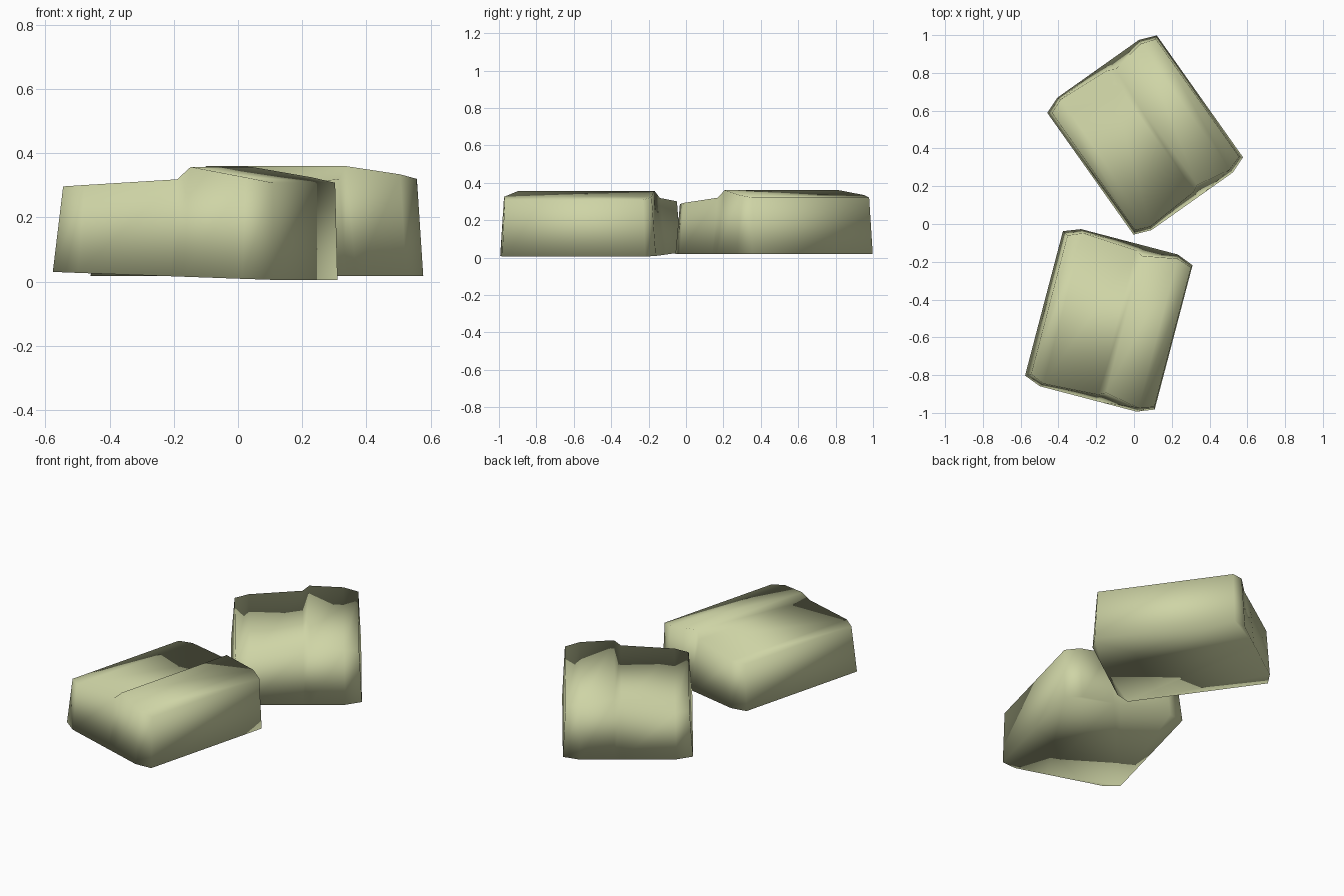
import bpy
import math

cube = bpy.data.objects.get("Cube")
if cube:
    bpy.data.objects.remove(cube, do_unlink=True)

# Pale olive stone
stone = bpy.data.materials.new("pale_olive_stone")
stone.use_nodes = True
colour = (0.62, 0.66, 0.38, 1.0)
stone.diffuse_color = colour
bsdf = stone.node_tree.nodes["Principled BSDF"]
bsdf.inputs["Base Color"].default_value = colour
bsdf.inputs["Roughness"].default_value = 0.9

# Columns across the slab: bottom (x, half length), top (x, half length, z)
BASE_Z = 0.018
COLUMNS = [
    ((-0.355, 0.395), (-0.335, 0.380, 0.285)),
    ((-0.265, 0.430), (-0.258, 0.412, 0.292)),
    ((0.035, 0.430), (0.035, 0.395, 0.320)),
    ((0.075, 0.430), (0.072, 0.375, 0.360)),
    ((0.265, 0.430), (0.258, 0.408, 0.334)),
    ((0.355, 0.395), (0.340, 0.382, 0.320)),
]


def make_slab(name, centre, turn, roll):
    """Stepped slab with clipped corners, lofted column by column."""
    verts, faces = [], []
    for (bx, bl), (tx, tl, tz) in COLUMNS:
        verts += [(bx, -bl, BASE_Z), (tx, -tl, tz), (tx, tl, tz), (bx, bl, BASE_Z)]
    last = 4 * (len(COLUMNS) - 1)
    for a in range(0, last, 4):
        b = a + 4
        for k in range(3):      # near end, top, far end
            faces.append((a + k, b + k, b + k + 1, a + k + 1))
    # Underside as one face, then the two long sides
    near = list(range(0, last + 1, 4))
    far = list(range(3, last + 4, 4))
    faces.append(far + near[::-1])
    faces.append((0, 1, 2, 3))
    faces.append((last + 3, last + 2, last + 1, last))
    mesh = bpy.data.meshes.new(name)
    mesh.from_pydata(verts, [], faces)
    mesh.validate()
    mesh.materials.append(stone)
    for poly in mesh.polygons:
        poly.use_smooth = True
    obj = bpy.data.objects.new(name, mesh)
    bpy.context.collection.objects.link(obj)
    obj.location = (centre[0], centre[1], 0)
    obj.rotation_euler = (0, roll, math.radians(turn))
    return obj


# Two copies of the slab, the front one leaning slightly
make_slab("front_stone_slab", (-0.134, -0.510), -14.7, 0.035)
make_slab("back_stone_slab", (0.059, 0.471), 35.3, 0.0)
